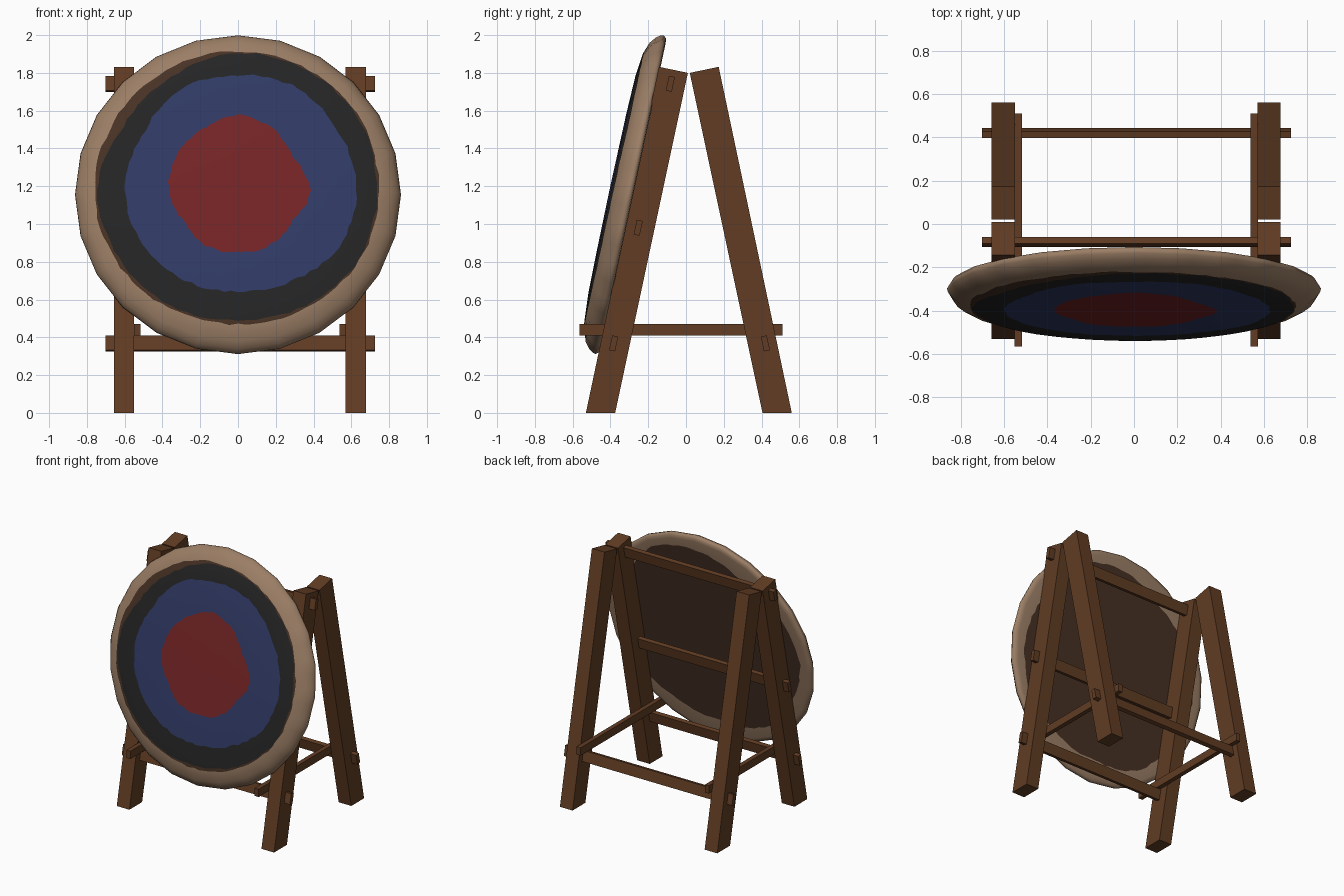
import bpy, bmesh, math, random
from mathutils import Vector, Matrix

if "Cube" in bpy.data.objects:
    bpy.data.objects.remove(bpy.data.objects["Cube"])

random.seed(4)
T = math.radians(12.1)          # lean of the legs and target


def mat(name, c):
    m = bpy.data.materials.new(name)
    m.diffuse_color = (*c, 1)
    m.use_nodes = True
    m.node_tree.nodes["Principled BSDF"].inputs["Base Color"].default_value = m.diffuse_color
    return m


WOOD = mat("wood", (.12, .046, .017))
TARGET = [mat("red paint", (.18, .018, .019)), mat("blue paint", (.03, .042, .13)),
          mat("black paint", (.018, .018, .018)), mat("dark brown board", (.064, .031, .018)),
          mat("beige hide", (.33, .21, .132))]


def finish(name, bm, mats):
    bmesh.ops.recalc_face_normals(bm, faces=bm.faces)
    me = bpy.data.meshes.new(name)
    bm.to_mesh(me)
    bm.free()
    for m in mats:
        me.materials.append(m)
    ob = bpy.data.objects.new(name, me)
    bpy.context.collection.objects.link(ob)
    return ob


def box(name, centre, size, tilt=0):
    bm = bmesh.new()
    M = Matrix.Translation(centre) @ Matrix.Rotation(tilt, 4, 'X') @ Matrix.Diagonal((*size, 1))
    bmesh.ops.create_cube(bm, size=1, matrix=M)
    return finish(name, bm, [WOOD])


def prism(name, x0, x1, prof):
    bm = bmesh.new()
    a = [bm.verts.new((x0, y, z)) for y, z in prof]
    b = [bm.verts.new((x1, y, z)) for y, z in prof]
    bm.faces.new(a)
    bm.faces.new(b)
    for i in range(4):
        j = (i + 1) % 4
        bm.faces.new((a[i], a[j], b[j], b[i]))
    return finish(name, bm, [WOOD])


# Leaning legs, cut level at the floor and square at the top
FRONT = [(-.53, 0), (-.375, 0), (.01, 1.80), (-.143, 1.832)]
REAR = [(.03 - y, z) for y, z in FRONT]
for side, x0, x1 in (("left", -.657, -.55), ("right", .57, .677)):
    prism("front_leg_" + side, x0, x1, FRONT)
    prism("rear_leg_" + side, x0, x1, REAR)

# Side rails between front and rear legs
for side, x in (("left", -.534), ("right", .554)):
    box("side_rail_" + side, (x, -.027, .44), (.034, 1.076, .06))

# Crossbars through the legs
for name, y, z, s in (("lower_front_crossbar", -.383, .368, -1), ("middle_crossbar", -.253, .98, -1),
                      ("top_crossbar", -.083, 1.742, -1), ("lower_rear_crossbar", .42, .368, 1)):
    box(name, (.012, y, z), (1.425, .032, .08), s * T)

# Round target: ragged rings as radii every 30 degrees, counter-clockwise from +x
N = 96
RED = [.39, .34, .38, .41, .38, .375, .37, .33, .345, .335, .34, .33]
BLUE = [.63, .62, .64, .625, .63, .585, .60, .58, .56, .545, .565, .615]
BLACK = [.735, .75, .75, .75, .71, .70, .75, .725, .715, .70, .715, .74]
BROWN = [.743, .755, .755, .757, .76, .757, .76, .747, .73, .72, .725, .745]
BACK = [.76, .72, .77, .75, .70, .74, .77, .73, .75, .70, .72, .77]


def ragged(radii, jit=.006):
    out = []
    for i in range(N):
        f = i * 12 / N
        k = int(f)
        t = f - k
        out.append(radii[k] * (1 - t) + radii[(k + 1) % 12] * t + random.uniform(-jit, jit))
    return out


def polygon(r, sides=24):
    w = 2 * math.pi / sides
    return [r * math.cos(w / 2) / math.cos((2 * math.pi * i / N) % w - w / 2) for i in range(N)]


DOME = [(0, .128), (.5, .125), (.65, .119), (.74, .108), (.80, .088), (.84, .058), (.87, .02)]


def depth(r):
    for (a, da), (b, db) in zip(DOME, DOME[1:]):
        if r <= b:
            return da + (db - da) * (r - a) / (b - a)
    return .02


C = Vector((0, -.298, 1.155))
UP = Vector((0, math.sin(T), math.cos(T)))
OUT = Vector((0, -math.cos(T), math.sin(T)))


def place(r, i, d):
    a = 2 * math.pi * i / N
    return C + Vector((r * math.cos(a), 0, 0)) + UP * (r * math.sin(a)) + OUT * (d - .018)


red, blue, black = ragged(RED), ragged(BLUE), ragged(BLACK)
brown = [max(b + .002, k) for b, k in zip(black, ragged(BROWN))]
# (radii, fixed depth or None for dome, material of the band inside this ring)
rings = [(red, None, 0), (blue, None, 1), (black, None, 2), (brown, None, 3),
         (polygon(.808), .084, 4), (polygon(.842), .058, 4), (polygon(.859), .034, 4),
         (polygon(.863), .018, 4), (polygon(.85), .004, 4), (polygon(.825), .0, 4),
         (ragged(BACK), .0, 4)]
bm = bmesh.new()
prev = None
for radii, d, mi in rings:
    cur = [bm.verts.new(place(r, i, depth(r) if d is None else d)) for i, r in enumerate(radii)]
    if prev is None:
        mid = bm.verts.new(place(0, 0, depth(0)))
    for i in range(N):
        j = (i + 1) % N
        f = bm.faces.new((mid, cur[i], cur[j]) if prev is None else (prev[i], cur[i], cur[j], prev[j]))
        f.material_index = mi
        f.smooth = True
    prev = cur
# Flat board at the back
mid = bm.verts.new(place(0, 0, 0))
for i in range(N):
    f = bm.faces.new((mid, prev[(i + 1) % N], prev[i]))
    f.material_index = 3
    f.smooth = True
finish("round_target", bm, TARGET)
